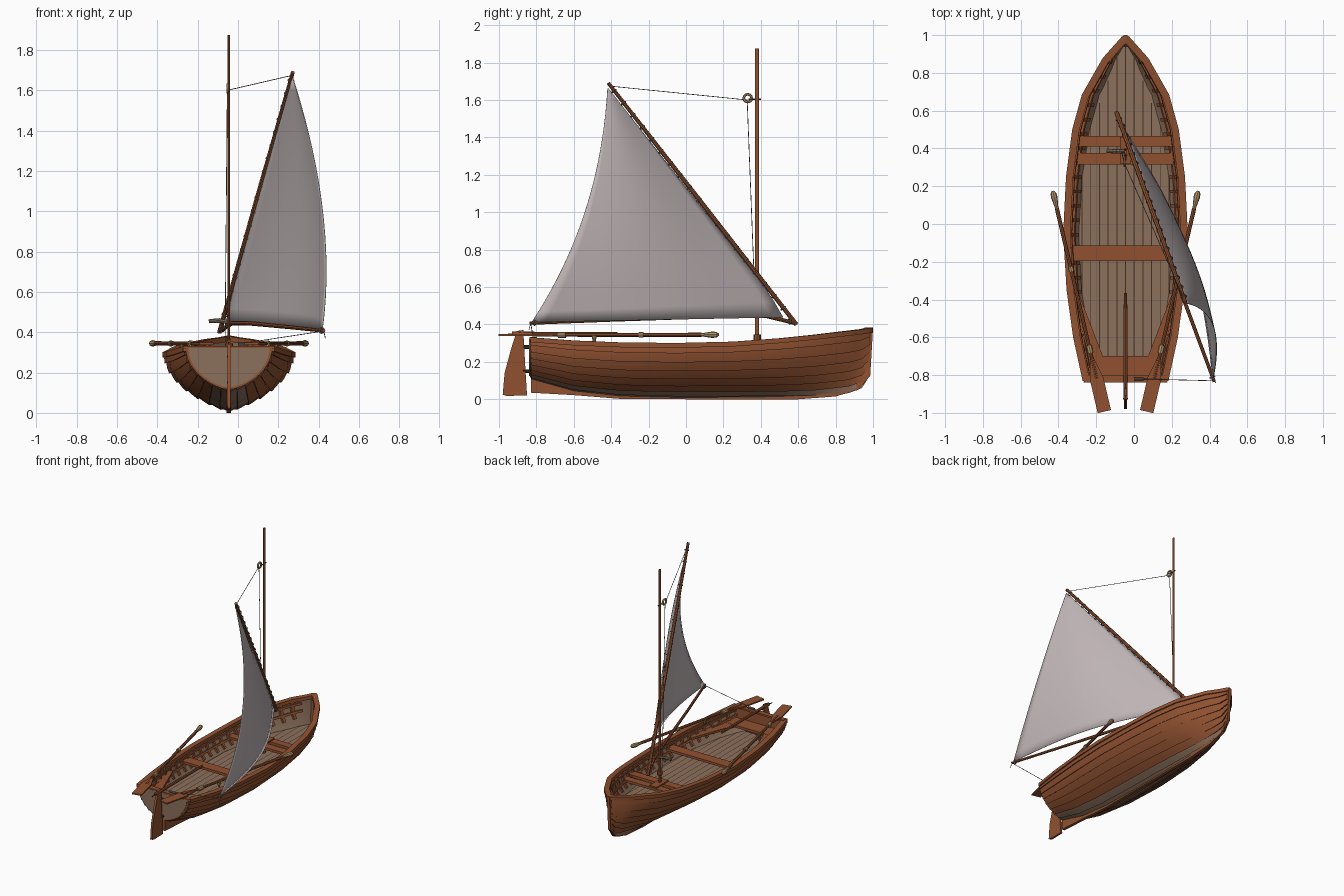
import bpy, bmesh, math
from mathutils import Vector, Matrix

old = bpy.data.objects.get("Cube")
if old:
    bpy.data.objects.remove(old)

CX = -0.045          # boat centreline
made = []


def material(name, rgb):
    m = bpy.data.materials.new(name)
    m.use_nodes = True
    m.diffuse_color = (*rgb, 1)
    bsdf = m.node_tree.nodes["Principled BSDF"]
    bsdf.inputs["Base Color"].default_value = (*rgb, 1)
    bsdf.inputs["Roughness"].default_value = 0.8
    return m


WOOD = material("red brown wood", (0.28, 0.083, 0.03))
PLANK = material("pale grey wood", (0.26, 0.163, 0.108))
DARK = material("dark seam", (0.06, 0.027, 0.014))
SAIL = material("sail cloth", (0.53, 0.465, 0.475))
ROPE = material("grey brown rope", (0.2, 0.155, 0.11))
TAN = material("tan wood", (0.44, 0.3, 0.14))


def finish(name, bm, mats):
    bmesh.ops.recalc_face_normals(bm, faces=bm.faces)
    me = bpy.data.meshes.new(name)
    bm.to_mesh(me)
    bm.free()
    ob = bpy.data.objects.new(name, me)
    for m in mats:
        me.materials.append(m)
    bpy.context.scene.collection.objects.link(ob)
    made.append(ob)
    return ob


def loft(bm, rings, slot=lambda j: 0, closed=False):
    """Skin a list of equal-length rings of points."""
    vs = [[bm.verts.new(p) for p in r] for r in rings]
    n = len(rings[0])
    for a, b in zip(vs, vs[1:]):
        for j in range(n if closed else n - 1):
            k = (j + 1) % n
            bm.faces.new((a[j], a[k], b[k], b[j])).material_index = slot(j)
    if closed:
        bm.faces.new(vs[0])
        bm.faces.new(vs[-1])


def tube(name, pts, radii, mat, sides=8):
    bm = bmesh.new()
    pts = [Vector(p) for p in pts]
    for i, (a, b) in enumerate(zip(pts, pts[1:])):
        rot = (b - a).to_track_quat('Z', 'Y').to_matrix().to_4x4()
        bmesh.ops.create_cone(bm, cap_ends=True, segments=sides, radius1=radii[i], radius2=radii[i + 1],
                              depth=(b - a).length, matrix=Matrix.Translation((a + b) / 2) @ rot)
    return finish(name, bm, [mat])


def slab(name, outline, axis, lo, hi, mat):
    """Extrude a flat outline along x (yz outline) or z (xy outline)."""
    bm = bmesh.new()
    put = (lambda p, d: (d, *p)) if axis == 'x' else (lambda p, d: (*p, d))
    loft(bm, [[put(p, d) for p in outline] for d in (lo, hi)], closed=True)
    return finish(name, bm, [mat])


# Hull stations: y, half width, sheer height, keel height, fullness
STATIONS = [(-.83, .215, .325, .115, .65), (-.6, .265, .308, .05, .7), (-.35, .3, .298, .022, .75),
            (-.05, .318, .295, .014, .8), (.25, .303, .302, .014, .85), (.5, .27, .32, .014, .95),
            (.68, .22, .338, .017, 1.05), (.87, .112, .36, .035, 1.2), (.94, .05, .368, .06, 1.3),
            (.985, .01, .376, .13, 1.4)]


def station(y):
    for a, b in zip(STATIONS, STATIONS[1:]):
        if y <= b[0]:
            f = max(0, (y - a[0]) / (b[0] - a[0]))
            return [p + (q - p) * f for p, q in zip(a, b)]
    return list(STATIONS[-1])


def half(y, z):
    _, w, zs, zk, p = station(y)
    s = min(1, max(0, (z - zk) / (zs - zk)))
    return w * (1 - (1 - s) ** 2) ** p


def skin(y, t, off=0.0):
    """Half width and height on the hull at girth t, pushed out by off."""
    _, w, zs, zk, p = station(y)

    def at(u):
        a = max(0, u) ** .85 * math.pi / 2
        return Vector((w * math.sin(a) ** (2 * p), zk + (zs - zk) * (1 - math.cos(a))))
    d = (at(min(1, t + .03)) - at(max(0, t - .03))).normalized()
    q = at(t) + Vector((d.y, -d.x)) * off
    return max(0, q.x), q.y


def hull_point(side, y, t, off=0.0):
    x, z = skin(y, t, off)
    return CX + side * x, y, z


YS = []
for a, b in zip(STATIONS, STATIONS[1:]):
    YS += [a[0] + (b[0] - a[0]) * i / 2 for i in range(2)]
YS.append(STATIONS[-1][0])

# Overlapping strakes with dark laps and pale bottom boards, and inner planking
N = 8
for side, label in ((1, "left"), (-1, "right")):
    bm = bmesh.new()
    for i in range(N):
        t0, t1 = i / N, (i + 1) / N
        loft(bm, [[hull_point(side, y, t0), hull_point(side, y, t0, .009),
                   hull_point(side, y, (t0 + t1) / 2, .005), hull_point(side, y, t1)] for y in YS],
             lambda j: 1 if j == 0 else (2 if i < 2 else 0))
    finish(label + "_strakes", bm, [WOOD, DARK, PLANK])
    bm = bmesh.new()
    loft(bm, [[hull_point(side, y, k / 10, -.01) for k in range(11)] for y in YS])
    finish(label + "_inner_planking", bm, [PLANK])
    # Ribs and stringers
    bm = bmesh.new()
    for r in range(22):
        y = -.74 + r * .076
        ring = [[hull_point(side, y + dy, .66 + k * .068, o) for dy, o in
                 ((-.009, -.008), (-.009, -.024), (.009, -.024), (.009, -.008))] for k in range(6)]
        loft(bm, ring, closed=True)
    for t in (.75, .88):
        loft(bm, [[hull_point(side, y, u, o) for u, o in ((t, -.01), (t, -.03), (t + .04, -.03), (t + .04, -.01))]
                  for y in YS[:-3]], closed=True)
    finish(label + "_ribs", bm, [WOOD])
    # Gunwale rail
    rings = []
    for y in YS + [1.0]:
        w, zs = station(y)[1:3]
        if y == 1.0:
            w, zs = 0, .378
        slope = (station(y + .03)[1] - station(y - .03)[1]) / .06 if y < .9 else -.9
        nrm = Vector((1, -slope)).normalized()
        o = Vector((w, y)) + nrm * (.012 if y < 1 else 0)
        n = Vector((w, y)) - nrm * .026
        if n.x < 0:
            n = Vector((0, .955))
        rings.append([(CX + side * max(0, q.x), max(-.835, q.y), zs + dz)
                      for q, dz in ((o, -.02), (o, .006), (n, .006), (n, -.02))])
    bm = bmesh.new()
    loft(bm, rings, closed=True)
    finish(label + "_gunwale", bm, [WOOD])


# Transom with a pale inset panel
def transom_outline(scale, drop):
    rim = [skin(-.83, k / 10) for k in range(11)]
    pts = [(CX + x * scale, z) for x, z in rim] + [(CX - x * scale, z) for x, z in rim[:0:-1]]
    return [(x, .325 - (.325 - z) * scale - drop) for x, z in pts]


for name, scale, drop, y0, y1, mat in (("transom", 1, 0, -.835, -.81, WOOD),
                                       ("transom_panel", .94, .002, -.839, -.834, PLANK)):
    bm = bmesh.new()
    loft(bm, [[(x, y, z) for x, z in transom_outline(scale, drop)] for y in (y0, y1)], closed=True)
    finish(name, bm, [mat])
slab("transom_cap", [(CX - .222, -.838), (CX + .222, -.838), (CX + .21, -.8), (CX - .21, -.8)], 'z', .32, .333, WOOD)

# Keel, skeg and stem
slab("keel_and_stem", [(-.83, .12), (-.83, .035), (-.74, .03), (-.6, .022), (-.35, .002), (0, 0), (.6, 0),
                       (.8, .015), (.92, .05), (.985, .125), (1, .38), (.96, .38), (.95, .14), (.85, .06),
                       (.6, .03), (-.3, .035), (-.6, .07)], 'x', CX - .011, CX + .011, WOOD)

# Floor boards with dark seams
FZ = .165
ys = [-.8 + i * .06 for i in range(30)]
bm = bmesh.new()
loft(bm, [[(CX + s * max(0, half(y, FZ) - .004), y, FZ) for s in (-1, 1)] for y in ys])
finish("floor_boards", bm, [PLANK])
bm = bmesh.new()
for k in range(-5, 6):
    x = k * .046
    run = [y for y in ys if half(y, FZ) - .008 > abs(x)]
    loft(bm, [[(CX + x + s * .0025, y, FZ + .002) for s in (-1, 1)] for y in (run[0], run[-1])])
finish("floor_seams", bm, [DARK])

# Thwarts and stern benches
TZ = .245


def inside(y):
    return half(y, TZ) - .01


for name, y0, y1 in (("fore_thwart", .41, .465), ("mast_thwart", .315, .375), ("middle_thwart", -.195, -.115),
                     ("stern_bench", -.815, -.7)):
    slab(name, [(CX - inside(y0), y0), (CX + inside(y0), y0), (CX + inside(y1), y1), (CX - inside(y1), y1)],
         'z', TZ - .018, TZ, WOOD)
for side, label in ((1, "left"), (-1, "right")):
    slab(label + "_side_bench", [(CX + side * x, y) for x, y in (
        (.12, -.7), (inside(-.7), -.7), (inside(-.5), -.5), (inside(-.36), -.36), (inside(-.36) - .03, -.36))],
        'z', TZ - .017, TZ - .001, WOOD)

# Rudder, hinges and tiller
slab("rudder", [(-.98, .025), (-.96, .018), (-.85, .02), (-.858, .15), (-.87, .37), (-.905, .365), (-.935, .27),
                (-.97, .14)], 'x', CX - .008, CX + .008, WOOD)
for i, z in enumerate((.15, .28)):
    tube("rudder_hinge_%d" % i, [(CX, -.83, z), (CX, -.872, z)], [.01] * 2, DARK, 6)
tube("tiller", [(CX, -.93, .35), (CX, -.83, .35), (CX, -.365, .35)], [.012, .011, .009], WOOD)
tube("tiller_pin", [(CX, -.97, .345), (CX, -.92, .35)], [.003, .004], DARK)

# Oars resting on the rails
for side, label in ((1, "left"), (-1, "right")):
    tip, grip = Vector((CX + side * .112, -.993, .343)), Vector((CX + side * .385, .175, .345))
    d = (grip - tip).normalized()
    across = Vector((d.y, -d.x, 0))

    def along(f):
        return tip + (grip - tip) * f
    tube(label + "_oar_shaft", [along(.15), along(.92)], [.009, .011], WOOD)
    outline = [along(f) + across * w for f, w in ((0, .036), (.15, .036), (.24, .01))]
    outline += [along(f) - across * w for f, w in ((.24, .01), (.15, .036), (0, .036))]
    slab(label + "_oar_blade", [(p.x, p.y) for p in outline], 'z', .338, .348, WOOD)
    tube(label + "_oar_grip", [along(f) for f in (.91, .93, .97, .99, 1)], [.01, .01, .017, .015, .006], TAN)
    tube(label + "_oar_collar", [along(.635), along(.655)], [.015] * 2, TAN)
    tube(label + "_oar_stop", [along(.265), along(.3)], [.016] * 2, TAN)
    q = along(.43)
    tube(label + "_oarlock", [(q.x, q.y, .3), (q.x, q.y, .34)], [.007, .013], TAN)

# Flat-sided mast with collar, peg and block
corners = [math.tau * (k + .5) / 8 for k in range(8)]
slab("mast", [(CX + .0065 * math.cos(a), .38 + .011 * math.sin(a)) for a in corners], 'z', .1, 1.875, WOOD)
tube("mast_collar", [(CX, .38, .315), (CX, .38, .345)], [.02] * 2, WOOD)
slab("mast_partner", [(CX - .03, .32), (CX + .03, .32), (CX + .03, .46), (CX - .03, .46)], 'z', .246, .256, WOOD)
tube("mast_peg", [(CX, .335, 1.605), (CX, .4, 1.605)], [.004] * 2, DARK)


def ring(name, centre, axis, r, thick, mat):
    bm = bmesh.new()
    rot = Vector(axis).to_track_quat('Z', 'Y').to_matrix()
    rows = []
    for i in range(13):
        a = math.tau * i / 12
        rows.append([Vector(centre) + rot @ Vector(((r + thick * math.cos(b)) * math.cos(a),
                     (r + thick * math.cos(b)) * math.sin(a), thick * math.sin(b)))
                     for b in [math.tau * k / 6 for k in range(7)]])
    loft(bm, rows)
    bmesh.ops.remove_doubles(bm, verts=bm.verts, dist=1e-5)
    return finish(name, bm, [mat])


ring("halyard_block", (CX - .005, .33, 1.61), (1, 0, 0), .021, .007, TAN)

# Yard and boom
HEAD, FOOT = Vector((.272, -.415, 1.69)), Vector((-.092, .59, .4))
tube("yard", [FOOT, FOOT.lerp(HEAD, .5), HEAD], [.012, .013, .01], WOOD)
tube("boom", [(.425, -.835, .407), (.26, -.39, .425), (.05, .2, .445), (-.03, .43, .445), (-.092, .59, .405)],
     [.009, .01, .011, .011, .01], WOOD)

# Sail, bellied to the left, its loose foot hanging past the boom
peak, clew = HEAD + Vector((0, -.004, -.022)), Vector((.42, -.825, .412))
tack = FOOT.lerp(HEAD, .07) + Vector((.006, 0, -.052))
lee = Vector((.94, .34, 0))
control = (peak + clew) / 2 + Vector((.15, .165, -.07))
M = 20
bm = bmesh.new()
rows = []
for i in range(M + 1):
    v = i / M * .995
    luff = tack.lerp(peak, v) + Vector((0, 0, .036 * min(1, v * 12) * (1 - v)))
    leech = clew * (1 - v) ** 2 + control * (2 * v * (1 - v)) + peak * v * v
    rows.append([luff.lerp(leech, k / M) + lee * (.105 * math.sin(math.pi * k / M) * (1 - v))
                 for k in range(M + 1)])
loft(bm, rows)
sail = finish("sail", bm, [SAIL])
mod = sail.modifiers.new("cloth", 'SOLIDIFY')
mod.thickness = .003

# Lacing rings along the yard
for i in range(19):
    ring("lacing_%d" % i, FOOT.lerp(HEAD, .07 + i * .05) + Vector((.002, 0, -.004)), HEAD - FOOT, .0145, .003, ROPE)
ring("boom_tie", (.415, -.81, .409), (.35, -.93, 0), .012, .005, ROPE)
ring("tack_tie", (-.08, .555, .418), (.35, -.93, 0), .014, .005, ROPE)

# Running rigging
block = Vector((CX - .008, .327, 1.6))
for name, pts in (("halyard_upper", [HEAD - Vector((0, 0, .015)), block]),
                  ("halyard_fall", [block, (CX - .018, .372, .45), (CX - .01, .375, .26)]),
                  ("sheet", [(.42, -.83, .405), (.025, -.82, .345)]),
                  ("sheet_tail", [(.425, -.83, .41), (.433, -.84, .37)])):
    tube(name, pts, [.002] * len(pts), ROPE, 5)
tube("rope_coil", [(CX - .1, .385, .455), (CX - .05, .385, .458), (CX, .385, .45)], [.009, .012, .01], ROPE)
tube("stern_cleat", [(.0, -.82, .343), (.05, -.82, .343)], [.008] * 2, ROPE)

# Soft shading with sharp corners kept
bpy.ops.object.select_all(action='DESELECT')
for ob in made:
    ob.select_set(True)
bpy.context.view_layer.objects.active = sail
bpy.ops.object.shade_smooth_by_angle(angle=math.radians(30))
